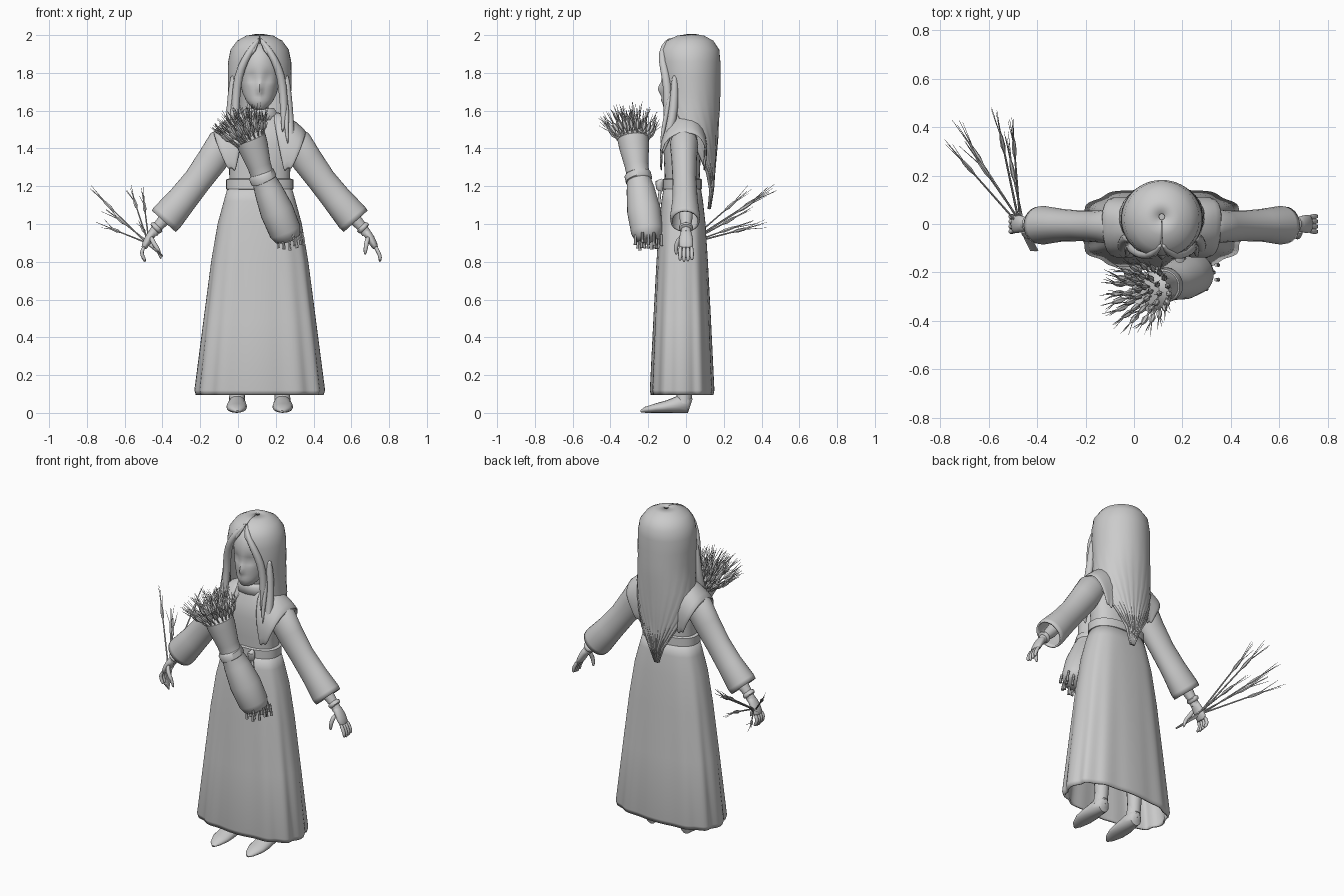
import bpy, math, random
from mathutils import Vector

if "Cube" in bpy.data.objects:
    bpy.data.objects.remove(bpy.data.objects["Cube"])

random.seed(4)
CX = 0.115  # body axis
GREY = bpy.data.materials.new("plain_grey")
GREY.use_nodes = True
GREY.diffuse_color = (0.6, 0.6, 0.6, 1)
GREY.node_tree.nodes["Principled BSDF"].inputs["Base Color"].default_value = (0.6, 0.6, 0.6, 1)


def make(name, verts, faces, thick=0, subdiv=0, angle=50):
    me = bpy.data.meshes.new(name)
    me.from_pydata(verts, [], faces)
    me.materials.append(GREY)
    ob = bpy.data.objects.new(name, me)
    bpy.context.collection.objects.link(ob)
    bpy.ops.object.select_all(action="DESELECT")
    ob.select_set(True)
    bpy.context.view_layer.objects.active = ob
    bpy.ops.object.mode_set(mode="EDIT")
    bpy.ops.mesh.select_all(action="SELECT")
    bpy.ops.mesh.normals_make_consistent(inside=False)
    bpy.ops.object.mode_set(mode="OBJECT")
    bpy.ops.object.shade_smooth_by_angle(angle=math.radians(angle))
    if thick:
        mod = ob.modifiers.new("thickness", "SOLIDIFY")
        mod.thickness, mod.offset = thick, 0
    if subdiv:
        mod = ob.modifiers.new("smoothing", "SUBSURF")
        mod.levels = mod.render_levels = subdiv
    return ob


def strip_faces(rows, n, closed, base=0):
    span = n if closed else n - 1
    return [(base + r * n + i, base + r * n + (i + 1) % n,
             base + (r + 1) * n + (i + 1) % n, base + (r + 1) * n + i)
            for r in range(rows - 1) for i in range(span)]


def loft(name, rings, n=32, power=2, caps=True, shape=None, **kw):
    """Horizontal rings (cy, z, rx, ry) around the body axis."""
    verts = []
    for cy, z, rx, ry in rings:
        for i in range(n):
            a = math.tau * i / n
            c, s = math.cos(a), math.sin(a)
            p = Vector((CX + rx * math.copysign(abs(c) ** (2 / power), c),
                        cy + ry * math.copysign(abs(s) ** (2 / power), s), z))
            verts.append(shape(p, a) if shape else p)
    faces = strip_faces(len(rings), n, True)
    if caps:
        faces += [tuple(range(n)), tuple(range(len(verts) - n, len(verts)))]
    return make(name, verts, faces, **kw)


def tube_data(path, radii, n, verts, faces, caps=True):
    """Append a tube; each radius is a number or (along y, across)."""
    pts = [Vector(p) for p in path]
    base = len(verts)
    for k, p in enumerate(pts):
        d = (pts[min(k + 1, len(pts) - 1)] - pts[max(k - 1, 0)]).normalized()
        ref = Vector((0, 1, 0)) if abs(d.y) < 0.9 else Vector((1, 0, 0))
        u = (ref - d * ref.dot(d)).normalized()
        v = d.cross(u)
        ru, rv = radii[k] if isinstance(radii[k], tuple) else (radii[k], radii[k])
        for i in range(n):
            a = math.tau * i / n
            verts.append(p + u * ru * math.cos(a) + v * rv * math.sin(a))
    faces += strip_faces(len(pts), n, True, base)
    if caps:
        faces += [tuple(range(base, base + n)), tuple(range(len(verts) - n, len(verts)))]


def tube(name, path, radii, n=16, caps=True, **kw):
    verts, faces = [], []
    tube_data(path, radii, n, verts, faces, caps)
    return make(name, verts, faces, **kw)


def wheat(name, stalks, ear=0.011):
    """Stalks as (base, tip): thin stem, fat ear and fine bristles."""
    verts, faces = [], []
    for b, t in stalks:
        b, t = Vector(b), Vector(t)
        length = (t - b).length
        e0 = b.lerp(t, max(0.3, 1 - 0.2 / length))
        e1 = e0.lerp(t, 0.55)
        tube_data([b, e0], [0.005, 0.004], 6, verts, faces)
        tube_data([e0, e0.lerp(e1, 0.3), e0.lerp(e1, 0.7), e1],
                  [0.004, ear, ear * 0.8, 0.002], 6, verts, faces)
        for k in range(4):
            off = Vector([random.uniform(-0.025, 0.025) for _ in range(3)]) * (k > 0)
            tube_data([e0.lerp(e1, 0.6), t + off], [0.0025, 0.0008], 4, verts, faces)
    return make(name, verts, faces)


# Skirt with pleated corners, open at the hem
def pleat(p, a):
    low = (1.2 - p.z) / 1.1
    k = 1 + 0.025 * low * math.cos(a * 12)
    return Vector((CX + (p.x - CX) * k, p.y * k, p.z))


loft("skirt", [(-.02, 1.21, .16, .09), (-.02, 1.12, .185, .105), (-.02, 1, .217, .118),
               (-.02, .8, .25, .13), (-.02, .5, .287, .145), (-.02, .12, .333, .162),
               (-.02, .095, .325, .157)], n=96, power=2.7, caps=False, shape=pleat, thick=.01)

# Bodice, belt and collar
loft("bodice", [(-.02, 1.18, .16, .09), (-.02, 1.3, .162, .095), (-.02, 1.42, .185, .1),
                (-.015, 1.5, .185, .09), (-.01, 1.56, .12, .07), (-.01, 1.6, .065, .055)], power=2.5)
loft("belt", [(-.02, 1.18, .165, .096), (-.02, 1.185, .178, .105), (-.02, 1.235, .178, .105),
              (-.02, 1.24, .165, .096)], power=2.4, angle=35)
tube("belt_knot", [(.19, -.125, 1.235), (.19, -.14, 1.22), (.19, -.14, 1.19), (.19, -.13, 1.17)],
     [.008, .022, .02, .008])
for dx in (-.015, .018):
    tube("belt_cord", [(.19, -.135, 1.2), (.19 + dx, -.145, 1.1), (.19 + dx, -.15, 1.0)],
         [.008, .008, .012], n=8)
loft("neck", [(0, 1.52, .05, .05), (-.01, 1.68, .045, .045)], n=20)
loft("collar", [(-.01, 1.55, .105, .075), (-.01, 1.59, .085, .066), (-.01, 1.61, .07, .06)],
     caps=False, thick=.012)


# Head with shallow eye hollows and a nose
def face(p, a):
    if p.y < -.03:
        x, z = abs(p.x - CX), p.z
        p.y += .014 * math.exp(-((x - .042) / .025) ** 2 - ((z - 1.775) / .022) ** 2)
        p.y -= .022 * math.exp(-(x / .014) ** 2 - ((z - 1.715) / .03) ** 2)
        p.y -= .006 * math.exp(-(x / .025) ** 2 - ((z - 1.655) / .01) ** 2)
    return p


head = []
for z, rx, front in ((1.605, .022, -.105), (1.615, .04, -.118), (1.64, .062, -.125), (1.655, .073, -.126),
                     (1.67, .08, -.126), (1.69, .09, -.127), (1.71, .095, -.128), (1.73, .1, -.128),
                     (1.75, .103, -.128), (1.775, .105, -.128), (1.8, .107, -.13), (1.84, .107, -.13),
                     (1.89, .095, -.12), (1.93, .07, -.095), (1.955, .03, -.05)):
    back = .1 if z > 1.7 else -.03 + (z - 1.605) * 1.3
    head.append(((front + back) / 2, z, rx, (back - front) / 2))
loft("head", head, n=56, shape=face)

# Hair shell: (z, cy, rx, ry, half opening angle in degrees)
hair_rows = [(2.0, .03, .012, .012, 1), (1.99, .025, .07, .07, 1), (1.965, .02, .115, .12, 2),
             (1.92, .02, .148, .15, 9), (1.86, .02, .16, .155, 26), (1.78, .02, .162, .155, 38),
             (1.7, .022, .16, .153, 44), (1.62, .025, .163, .148, 52), (1.54, .025, .17, .142, 70),
             (1.45, .025, .172, .138, 92), (1.36, .025, .165, .13, 112), (1.27, .025, .15, .122, 135),
             (1.18, .025, .12, .115, 155), (1.08, .025, .1, .098, 174)]
N = 48
verts = []
for z, cy, rx, ry, gap in hair_rows:
    for i in range(N):
        t = i / (N - 1)
        a = math.radians(gap + (360 - 2 * gap) * t)
        k = 1 + .03 * max(0, (1.75 - z)) * math.cos(28 * t * math.pi)
        verts.append((CX + rx * k * math.sin(a), cy - ry * k * math.cos(a), z))
make("long_hair", verts, strip_faces(len(hair_rows), N, False), thick=.014)

# Front locks framing the face
for s in (-1, 1):
    def lock(name, pts, r):
        tube(name, [(CX + s * x, y, z) for x, y, z in pts], r, n=10, subdiv=1)
    lock("fringe_lock", [(.0, -.08, 1.985), (.035, -.125, 1.94), (.08, -.128, 1.87), (.115, -.105, 1.78),
                         (.125, -.095, 1.68), (.13, -.1, 1.58), (.12, -.115, 1.48)],
         [.008, .016, .022, .024, .024, .02, .004])
    lock("side_lock", [(.14, -.06, 1.8), (.148, -.06, 1.68), (.155, -.07, 1.56), (.165, -.1, 1.46),
                       (.17, -.13, 1.36)], [.015, .024, .026, .022, .004])
    lock("thin_lock", [(.13, -.08, 1.72), (.145, -.1, 1.6), (.14, -.12, 1.5), (.15, -.135, 1.42)],
         [.01, .014, .012, .003])

    # Shoulder flap: (inner x, inner z, outer x, outer z, y)
    flap = [(.13, 1.26, .165, 1.28, -.13), (.11, 1.36, .2, 1.35, -.135), (.085, 1.48, .232, 1.43, -.12),
            (.068, 1.585, .245, 1.475, -.06), (.065, 1.6, .25, 1.48, .0), (.075, 1.57, .25, 1.475, .06),
            (.09, 1.46, .23, 1.42, .105), (.11, 1.36, .19, 1.35, .105), (.13, 1.26, .16, 1.28, .095)]
    verts = []
    for xi, zi, xo, zo, y in flap:
        for t in (0, .35, .7, 1):
            bulge = .025 * math.sin(math.pi * t)
            verts.append((CX + s * (xi + (xo - xi) * t), y, zi + (zo - zi) * t + bulge))
    make("shoulder_flap", verts, strip_faces(len(flap), 4, False), thick=.014, subdiv=1)

    # Sleeve, wrist and bracelet
    def side(pts):
        return [(CX + s * x, y, z) for x, y, z in pts]
    tube("sleeve", side([(.13, -.01, 1.46), (.2, -.01, 1.42), (.25, -.01, 1.34), (.33, -.008, 1.23),
                         (.41, -.005, 1.13), (.49, -.005, 1.035), (.508, -.005, 1.015)]),
         [(.06, .075), (.07, .08), (.062, .077), (.058, .07), (.062, .074), (.075, .083), (.072, .08)],
         n=24, caps=False, thick=.01)
    tube("forearm", side([(.42, 0, 1.14), (.5, 0, 1.03), (.545, 0, .98), (.565, 0, .95)]),
         [.042, .034, .026, .026])
    tube("bracelet", side([(.538, 0, .99), (.543, 0, .985), (.551, 0, .975), (.556, 0, .97)]),
         [.028, .036, .036, .028])
    # Hand: palm, four fingers and thumb
    tube("palm", side([(.55, 0, .97), (.575, 0, .945), (.6, 0, .9), (.618, 0, .865)]),
         [(.024, .022), (.034, .023), (.04, .022), (.036, .014)], subdiv=1)
    grip = .025 if s < 0 else 0
    for k in range(4):
        y = (k - 1.5) * .019
        tip = .795 + .008 * abs(k - 1.3)
        tube("finger", side([(.608, y, .885), (.63, y * 1.1, .85), (.64 - grip, y * 1.1, .82),
                             (.635 - 1.2 * grip, y * 1.1, tip)]), [.011, .0115, .011, .006], n=8, subdiv=1)
    tube("thumb", side([(.575, -.025, .935), (.565, -.05, .9), (.56 - grip, -.055, .865),
                        (.557 - grip * 1.4, -.05, .835 - grip)]), [.013, .014, .012, .006], n=8, subdiv=1)

    # Leg and pointed shoe
    tube("leg", side([(.12, 0, .7), (.12, .0, .3), (.12, -.005, .08)]), [.06, .05, .036])
    tube("shoe", side([(.118, .025, .045), (.118, .01, .05), (.12, -.04, .045), (.122, -.1, .033),
                       (.122, -.16, .025), (.12, -.215, .016), (.118, -.24, .008)]),
         [(.02, .03), (.04, .05), (.048, .045), (.055, .033), (.052, .025), (.032, .016), (.008, .006)])
    tube("shoe_ankle", side([(.12, -.015, .05), (.12, -.005, .13)]), [(.042, .044), (.036, .038)])

# Wrapped bundle of grain carried in front
tube("bundle", [(.27, -.2, .91), (.265, -.202, .925), (.25, -.206, .96), (.205, -.223, 1.07),
                (.16, -.24, 1.18), (.132, -.252, 1.25), (.112, -.262, 1.31), (.08, -.275, 1.41),
                (.067, -.28, 1.45), (.062, -.28, 1.455)],
     [.04, .07, .085, .089, .075, .06, .063, .08, .083, .06], n=28)
tube("bundle_tie", [(.141, -.248, 1.225), (.138, -.249, 1.232), (.124, -.256, 1.262), (.121, -.257, 1.27)],
     [.06, .071, .071, .06], n=28)

stalks = []
for count, spread, height in ((20, 1, 1.555), (12, .62, 1.6), (5, .25, 1.61)):
    for i in range(count):
        a = math.tau * (i + random.uniform(-.2, .2)) / count
        c, q = math.cos(a) * spread, math.sin(a) * spread
        stalks.append(((.07 + .065 * c, -.277 + .07 * q, 1.43 + .03 * c),
                       (.005 + .15 * c, -.295 + .155 * q, height + .045 * c)))
wheat("bundle_grain", stalks, ear=.013)

verts, faces = [], []
for i in range(14):
    a = math.tau * i / 14
    r = .07 if i % 2 else .045
    x, y, z = .275 + r * math.cos(a), -.2 + r * math.sin(a), .94 + .25 * (r * math.cos(a))
    dz = random.uniform(.05, .08)
    tube_data([(x, y, z), (x + .008, y, z - dz * .6), (x + .01, y, z - dz)],
              [.007, .007, .009], 6, verts, faces)
make("bundle_stems", verts, faces)

# Loose grain stalks held in the right hand
tips = [(-.77, .33, 1.18), (-.57, .46, 1.19), (-.505, .44, 1.17), (-.73, .41, 1.0), (-.70, .34, 1.08),
        (-.53, .36, 1.02)]
wheat("hand_grain", [((-.478 + .004 * i, .0, .893), t) for i, t in enumerate(tips)], ear=.01)
verts, faces = [], []
for i in range(6):
    tube_data([(-.478 + .004 * i, .0, .893), (-.425 + .005 * i, -.11, .85 - .004 * i)],
              [.005, .005], 6, verts, faces)
make("hand_grain_stems", verts, faces)
